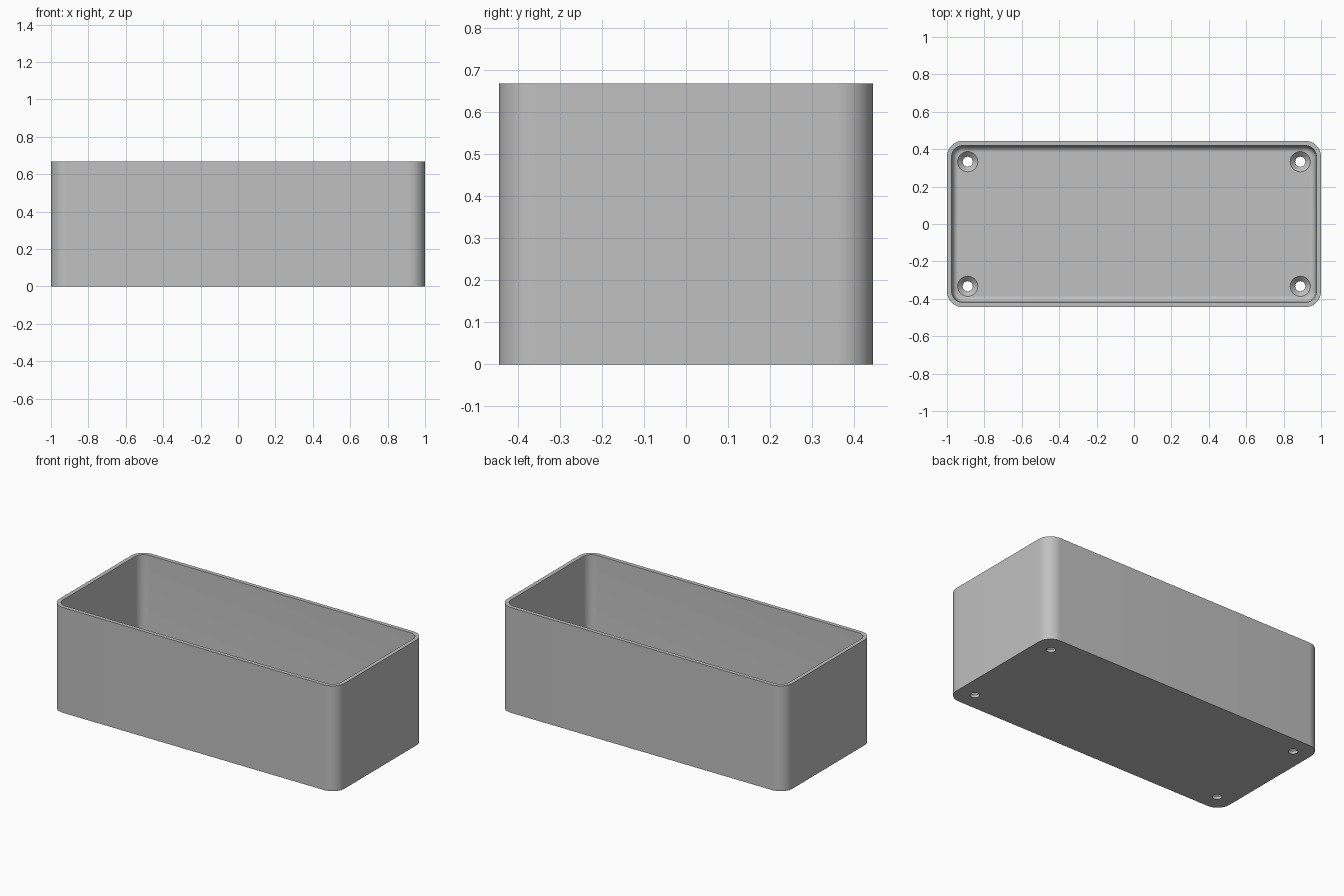
import bpy, bmesh, math

if "Cube" in bpy.data.objects:
    bpy.data.objects.remove(bpy.data.objects["Cube"], do_unlink=True)

HALF_X, HALF_Y, HEIGHT = 1.0, 0.4445, 0.667
CORNER, FLOOR, FILLET = 0.085, 0.045, 0.03
HOLE_X, HOLE_Y = 0.889, 0.333

grey = bpy.data.materials.new("plain grey")
grey.use_nodes = True
grey.diffuse_color = (0.53, 0.53, 0.53, 1)
grey.node_tree.nodes["Principled BSDF"].inputs["Base Color"].default_value = grey.diffuse_color


def make_object(name, bm):
    bmesh.ops.recalc_face_normals(bm, faces=bm.faces[:])
    mesh = bpy.data.meshes.new(name)
    bm.to_mesh(mesh)
    bm.free()
    mesh.materials.append(grey)
    obj = bpy.data.objects.new(name, mesh)
    bpy.context.collection.objects.link(obj)
    return obj


def rounded_rectangle(inset, z, steps=12):
    """Points of the box outline, moved inwards by inset."""
    radius = max(CORNER - inset, 0.02)
    cx, cy = HALF_X - inset - radius, HALF_Y - inset - radius
    points = []
    for corner, (sx, sy) in enumerate([(1, 1), (-1, 1), (-1, -1), (1, -1)]):
        for i in range(steps + 1):
            a = math.pi / 2 * (corner + i / steps)
            points.append((sx * cx + radius * math.cos(a),
                           sy * cy + radius * math.sin(a), z))
    return points


def circle(x, y, radius, z, sides=40):
    return [(x + radius * math.cos(math.tau * i / sides),
             y + radius * math.sin(math.tau * i / sides), z) for i in range(sides)]


def skin(name, outlines):
    """Closed solid through a series of matching outlines."""
    bm = bmesh.new()
    rings = [[bm.verts.new(p) for p in outline] for outline in outlines]
    for low, high in zip(rings, rings[1:]):
        for i in range(len(low)):
            j = (i + 1) % len(low)
            bm.faces.new((low[i], low[j], high[j], high[i]))
    bm.faces.new(rings[0])
    bm.faces.new(rings[-1])
    return make_object(name, bm)


# Open box: outer wall, rim, inner wall with rounded foot, floor
profile = [(0, 0), (0, HEIGHT), (0.025, HEIGHT)]
for i in range(9):
    a = math.pi / 2 * i / 8
    profile.append((0.03 + FILLET * (1 - math.cos(a)),
                    FLOOR + FILLET * (1 - math.sin(a))))
box = skin("open_box", [rounded_rectangle(inset, z) for inset, z in profile])

# Countersunk screw holes through the floor
for sx in (-1, 1):
    for sy in (-1, 1):
        x, y = sx * HOLE_X, sy * HOLE_Y
        cutter = skin("hole_cutter", [circle(x, y, r, z) for r, z in
                                      [(0.027, -0.05), (0.027, 0.017),
                                       (0.054, FLOOR - 0.001), (0.054, 0.15)]])
        cutter.hide_render = True
        cut = box.modifiers.new("screw_hole", 'BOOLEAN')
        cut.operation = 'DIFFERENCE'
        cut.solver = 'EXACT'
        cut.object = cutter
        bpy.context.view_layer.objects.active = box
        bpy.ops.object.modifier_apply(modifier=cut.name)
        bpy.data.objects.remove(cutter, do_unlink=True)

# Smooth rounded corners, crisp rim and hole edges
bpy.ops.object.select_all(action='DESELECT')
box.select_set(True)
bpy.context.view_layer.objects.active = box
bpy.ops.object.shade_smooth_by_angle(angle=math.radians(30))
